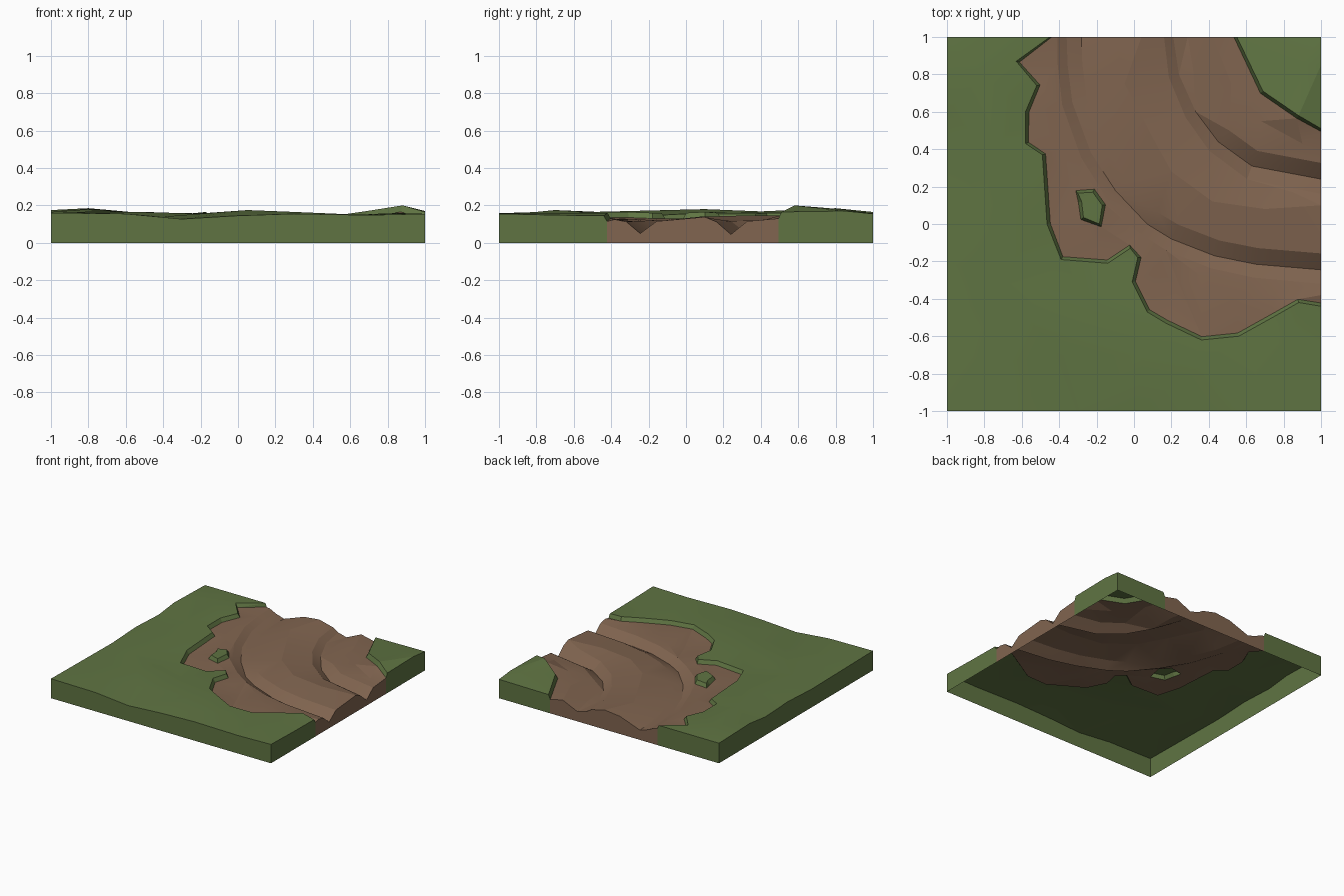
import bpy, math
from mathutils import Vector
from mathutils.geometry import delaunay_2d_cdt, intersect_point_line

if "Cube" in bpy.data.objects:
    bpy.data.objects.remove(bpy.data.objects["Cube"])

# Grass edges (x, y, height); the dirt lies to the left of the travel direction
OUTER = [(-.45, 1, .165), (-.63, .87, .165), (-.52, .74, .16), (-.58, .6, .16), (-.58, .43, .16),
         (-.49, .37, .155), (-.465, 0, .155), (-.39, -.19, .145), (-.14, -.21, .15), (-.02, -.13, .16),
         (.02, -.18, .16), (-.01, -.31, .165), (.07, -.47, .165), (.17, -.53, .165), (.36, -.62, .155),
         (.56, -.6, .145), (.74, -.5, .155), (.88, -.42, .16), (1, -.44, .145)]
BANK = [(1, .51, .165), (.88, .58, .2), (.69, .71, .17), (.55, 1, .15)]
ISLAND = [(-.3, .165, .15), (-.22, .17, .16), (-.17, .1, .165), (-.185, 0, .16),
          (-.27, .035, .155), (-.28, .12, .15)]

# Outer edge of each wheel rut's bed
RUT_1 = [(-.36, 1, .105), (-.355, .85, .105), (-.33, .65, .1), (-.23, .38, .095), (-.1, .18, .09),
         (.07, 0, .08), (.2, -.08, .075), (.43, -.17, .07), (.65, -.215, .06), (1, -.245, .05)]
RUT_2 = [(.21, 1, .1), (.24, .8, .095), (.33, .6, .085), (.45, .44, .07), (.63, .31, .06), (1, .24, .045)]

# Loose terrain points
GRASS = [(-1, -1, .16), (-.6, -1, .155), (-.3, -1, .127), (0, -1, .145), (.3, -1, .155), (.7, -1, .148),
         (1, -1, .155), (-1, -.6, .155), (-1, -.2, .15), (-1, .1, .165), (-1, .4, .152), (-1, .6, .175),
         (-1, 1, .165), (-.7, 1, .165), (1, -.7, .148), (1, 1, .155), (1, .85, .17), (-.8, .8, .185),
         (-.75, .4, .168), (-.8, .1, .18), (-.6, .1, .165), (-.75, -.3, .17), (-.57, -.5, .165),
         (-.5, -.35, .147), (-.8, -.75, .162), (-.4, -.7, .14), (-.2, -.45, .157), (.05, -.7, .175),
         (.3, -.8, .165), (.65, -.8, .15), (.85, -.65, .158), (.9, .85, .178)]
DIRT = [(-.1, 1, .145), (.04, 1, .16), (-.05, .75, .15), (.08, .5, .145), (.2, .28, .145), (.42, .12, .14),
        (.7, .08, .14), (1, .1, .138), (.85, .17, .125), (.42, 1, .14), (.52, .75, .14), (.68, .55, .135),
        (.9, .43, .125), (-.47, .7, .135), (-.38, .4, .13), (-.2, -.1, .12), (.12, -.25, .125),
        (.24, -.32, .108), (.36, -.28, .127), (.55, -.42, .12), (.75, -.37, .125), (1, -.38, .125)]


def offset(line, widths, z_of, closed=False):
    """Shift a line to its left; ends on the tile border stay on the border."""
    out, n = [], len(line)
    for i, (x, y, z) in enumerate(line):
        a = line[(i - 1) % n if closed else max(i - 1, 0)]
        b = line[(i + 1) % n if closed else min(i + 1, n - 1)]
        d = Vector((b[0] - a[0], b[1] - a[1])).normalized()
        t = i / (n - 1)
        w = widths[0] * (1 - t) + widths[1] * t
        px, py = x - d.y * w, y + d.x * w
        out.append((x if abs(x) == 1 else px, y if abs(y) == 1 else py, z_of(z, t)))
    return out


points, edges = [], []


def add_line(line, closed=False):
    s, n = len(points), len(line)
    points.extend(line)
    edges.extend((s + i, s + i + 1) for i in range(n - 1))
    if closed:
        edges.append((s + n - 1, s))


points.extend(GRASS + DIRT)
LIP = .018
for edge, closed, drop in ((OUTER, False, .03), (BANK, False, .035), (ISLAND, True, .03)):
    add_line(edge, closed)
    add_line(offset(edge, (LIP, LIP), lambda z, t: z - drop, closed), closed)
for rut, lip_w in ((RUT_1, (-.05, -.075)), (RUT_2, (-.05, -.08))):
    add_line(rut)
    add_line(offset(rut, (.078, .088), lambda z, t: min(.115, .08 + .06 * t)))
    add_line(offset(rut, lip_w, lambda z, t: .13 - .017 * t))

# Triangulate the plan, then lift every point to its height
v2, _, faces, orig, _, _ = delaunay_2d_cdt([Vector(p[:2]) for p in points], edges, [], 0, 1e-5)
verts = []
for p, o in zip(v2, orig):
    k = o[0] if o else min(range(len(points)), key=lambda i: (Vector(points[i][:2]) - p).length)
    verts.append((p.x, p.y, points[k][2]))


def inside(p, poly):
    hit = False
    for a, b in zip(poly, poly[1:] + poly[:1]):
        if (a[1] > p.y) != (b[1] > p.y) and p.x < a[0] + (p.y - a[1]) * (b[0] - a[0]) / (b[1] - a[1]):
            hit = not hit
    return hit


def distance(p, line):
    best = 9
    for a, b in zip(line, line[1:]):
        a, b = Vector(a[:2]), Vector(b[:2])
        q, t = intersect_point_line(p, a, b)
        best = min(best, (p - a.lerp(b, min(max(t, 0), 1))).length)
    return best


def is_dirt(f):
    c = sum((v2[i] for i in f), Vector((0, 0))) / len(f)
    if not inside(c, OUTER + BANK) or inside(c, ISLAND):
        return False
    return min(distance(c, l) for l in (OUTER, BANK, ISLAND + ISLAND[:1])) > LIP * .7


def build(name, tris, color):
    """Terrain part with side walls down to z = 0 along the tile border, open below."""
    vs, fs, base = list(verts), [], {}

    def foot(i):
        if i not in base:
            base[i] = len(vs)
            vs.append((vs[i][0], vs[i][1], 0))
        return base[i]

    for f in tris:
        fs.append(f)
        for a, b in zip(f, f[1:] + f[:1]):
            if any(abs(verts[a][k]) > .9999 and abs(verts[a][k] - verts[b][k]) < 1e-4 for k in (0, 1)):
                fs.append([b, a, foot(a), foot(b)])
    used = sorted({i for f in fs for i in f})
    remap = {i: k for k, i in enumerate(used)}
    me = bpy.data.meshes.new(name)
    me.from_pydata([vs[i] for i in used], [], [[remap[i] for i in f] for f in fs])
    ob = bpy.data.objects.new(name, me)
    bpy.context.collection.objects.link(ob)
    mat = bpy.data.materials.new(name + "_color")
    mat.diffuse_color = color
    mat.use_nodes = True
    mat.node_tree.nodes["Principled BSDF"].inputs["Base Color"].default_value = mat.diffuse_color
    me.materials.append(mat)
    bpy.ops.object.select_all(action='DESELECT')
    ob.select_set(True)
    bpy.context.view_layer.objects.active = ob
    bpy.ops.object.shade_smooth_by_angle(angle=math.radians(12))


tris = []
for f in faces:
    a, b, c = (v2[i] for i in f[:3])
    area = (b - a).cross(c - a)
    if abs(area) > 1e-7:
        tris.append(list(f) if area > 0 else list(f)[::-1])

build("grass", [f for f in tris if not is_dirt(f)], (.115, .175, .055, 1))
build("dirt_track", [f for f in tris if is_dirt(f)], (.22, .13, .08, 1))
